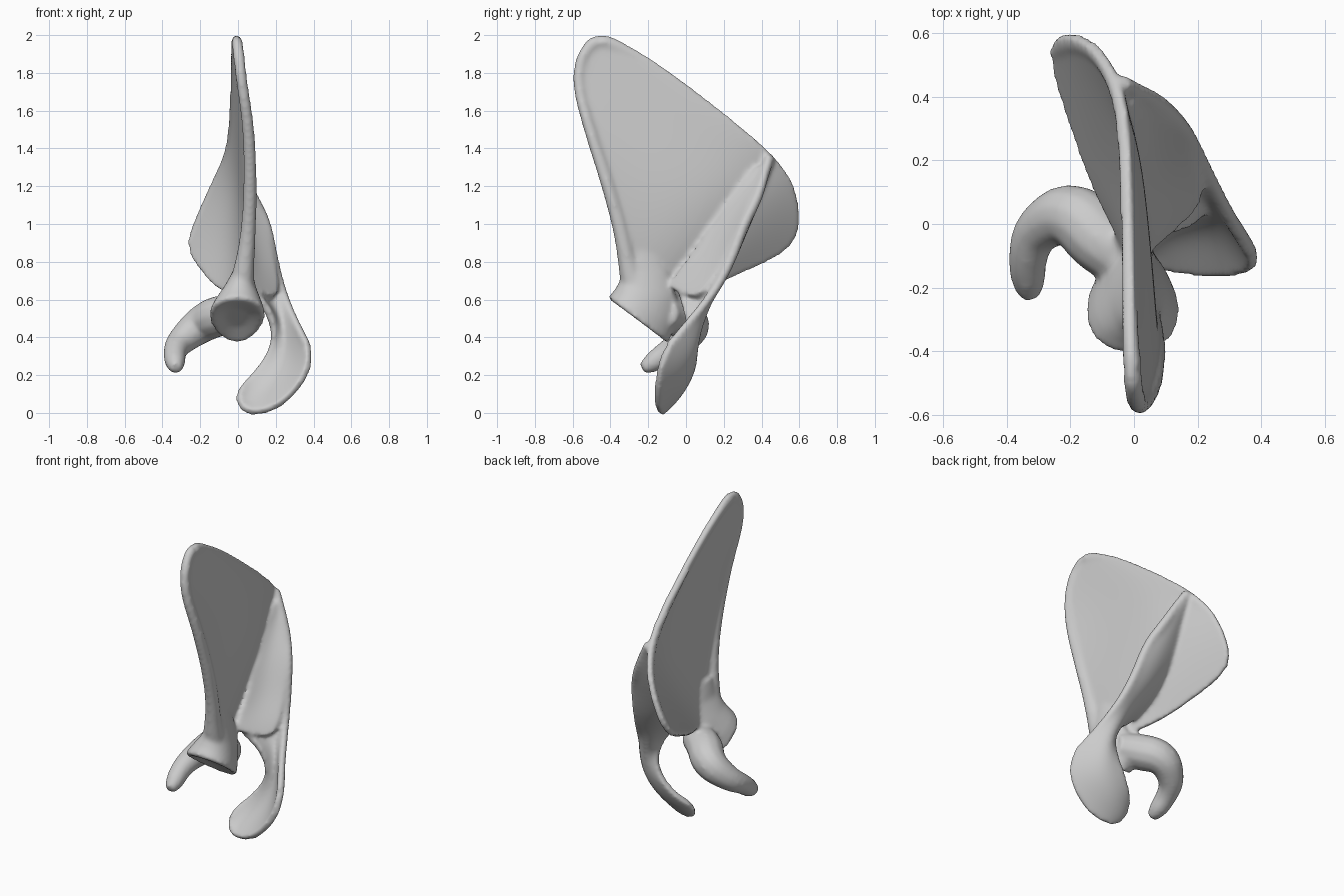
import bpy, bmesh, math
from mathutils import Vector

cube = bpy.data.objects.get("Cube")
if cube:
    bpy.data.objects.remove(cube, do_unlink=True)

bone_mat = bpy.data.materials.new("bone_grey")
bone_mat.use_nodes = True
GREY = (0.6, 0.6, 0.6, 1)
bone_mat.diffuse_color = GREY
bone_mat.node_tree.nodes["Principled BSDF"].inputs["Base Color"].default_value = GREY

body = bmesh.new()


def absorb(ob):
    """Collect the finished part into the common body."""
    bpy.context.collection.objects.link(ob)
    dg = bpy.context.evaluated_depsgraph_get()
    me = bpy.data.meshes.new_from_object(ob.evaluated_get(dg))
    part = bmesh.new()
    part.from_mesh(me)
    bmesh.ops.remove_doubles(part, verts=part.verts, dist=0.0005)
    bmesh.ops.recalc_face_normals(part, faces=part.faces)
    part.to_mesh(me)
    part.free()
    body.from_mesh(me)
    bpy.data.objects.remove(ob, do_unlink=True)
    bpy.data.meshes.remove(me)


def skin(name, rows, closed=False):
    """Faces between rows of points."""
    bm = bmesh.new()
    grid = [[bm.verts.new(p) for p in row] for row in rows]
    n = len(grid[0])
    for a, b in zip(grid, grid[1:]):
        for i in range(n if closed else n - 1):
            j = (i + 1) % n
            bm.faces.new((a[i], a[j], b[j], b[i]))
    if closed:
        bm.faces.new(grid[0])
        bm.faces.new(grid[-1])
    me = bpy.data.meshes.new(name)
    bm.to_mesh(me)
    bm.free()
    return bpy.data.objects.new(name, me)


def plate(name, rows, thickness):
    """Curved sheet of even thickness."""
    ob = skin(name, rows)
    ob.modifiers.new("Round", 'SUBSURF').levels = 3
    thick = ob.modifiers.new("Thickness", 'SOLIDIFY')
    thick.thickness = thickness
    thick.offset = 0
    absorb(ob)


def tube(name, points):
    """Tapered round bar through (x, y, z, radius)."""
    cu = bpy.data.curves.new(name, 'CURVE')
    cu.dimensions = '3D'
    cu.bevel_depth = 1
    cu.bevel_resolution = 4
    cu.use_fill_caps = True
    sp = cu.splines.new('NURBS')
    sp.points.add(len(points) - 1)
    for p, (x, y, z, r) in zip(sp.points, points):
        p.co = (x, y, z, 1)
        p.radius = r
    sp.order_u = 3
    sp.use_endpoint_u = True
    absorb(bpy.data.objects.new(name, cu))


# Broad triangular blade, rows from tip to neck
plate("blade", [
    [(0, -.55, 1.96), (-.01, -.5, 1.99), (-.01, -.46, 2), (-.01, -.42, 2), (-.01, -.36, 1.98)],
    [(.02, -.61, 1.75), (.005, -.45, 1.8), (0, -.3, 1.84), (-.01, -.2, 1.86), (-.02, -.1, 1.82)],
    [(.06, -.54, 1.5), (.025, -.35, 1.52), (.01, -.15, 1.57), (0, .05, 1.62), (-.025, .18, 1.6)],
    [(.07, -.43, 1.2), (.045, -.25, 1.25), (.025, 0, 1.3), (.005, .2, 1.37), (-.035, .42, 1.41)],
    [(.06, -.37, .95), (.05, -.2, 1), (.03, .05, 1.08), (0, .3, 1.16), (-.12, .57, 1.24)],
    [(.04, -.35, .75), (.035, -.15, .8), (-.005, .1, .85), (-.1, .33, .94), (-.215, .61, 1.03)],
    [(.02, -.29, .6), (0, -.1, .61), (-.12, .1, .66), (-.2, .33, .76), (-.275, .57, .87)],
], 0.036)

# Ridge with the hooked plate at its end: base edge, middle, free edge
plate("ridge_and_hook", [
    [(-.05, .45, 1.36), (-.035, .45, 1.36), (-.02, .45, 1.36)],
    [(-.04, .4, 1.24), (.01, .42, 1.24), (.045, .4, 1.22)],
    [(-.04, .34, 1.1), (.04, .37, 1.1), (.1, .365, 1.12)],
    [(-.06, .26, .95), (.07, .31, .95), (.155, .31, 1)],
    [(-.06, .13, .8), (.08, .23, .77), (.2, .24, .8)],
    [(0, -.05, .67), (.13, .13, .63), (.235, .16, .65)],
    [(.13, -.03, .6), (.19, .12, .52), (.262, .09, .57)],
    [(.18, 0, .49), (.23, .1, .44), (.3, .025, .49)],
    [(.18, .04, .37), (.265, .07, .33), (.39, -.11, .36)],
    [(.13, .045, .27), (.25, .01, .19), (.378, -.155, .21)],
    [(.05, .01, .18), (.14, -.02, .1), (.25, -.165, .045)],
    [(0, -.05, .13), (.04, -.06, .06), (.1, -.14, -.015)],
    [(-.002, -.09, .08), (.002, -.1, .05), (.02, -.13, .02)],
], 0.042)

# Sloping web from the blade up to the ridge, and the core behind it
plate("ridge_web", [
    [(-.02, .38, 1.32), (-.01, .41, 1.3), (0, .42, 1.28)],
    [(.005, .24, 1.12), (.035, .3, 1.12), (.085, .35, 1.13)],
    [(.015, .13, .96), (.06, .22, .98), (.145, .29, 1)],
    [(.025, .03, .83), (.08, .13, .81), (.185, .215, .81)],
    [(.03, -.05, .72), (.11, .03, .69), (.215, .125, .67)],
    [(.04, -.09, .66), (.11, -.02, .63), (.2, .06, .6)],
], 0.038)
tube("ridge_foot", [
    (-.035, .43, 1.34, .02), (-.01, .37, 1.18, .03), (0, .28, 1, .045),
    (.02, .18, .84, .055), (.06, .07, .7, .045), (.08, 0, .65, .03)])

# Thickened borders
tube("front_border", [
    (-.005, -.47, 1.965, .031), (0, -.54, 1.93, .032), (.02, -.58, 1.75, .03),
    (.058, -.51, 1.5, .033), (.066, -.41, 1.2, .037), (.055, -.34, .95, .041),
    (.03, -.3, .75, .055), (.01, -.26, .6, .08)])
tube("back_border", [
    (-.005, -.45, 1.967, .031), (-.012, -.36, 1.947, .028), (-.02, -.1, 1.785, .022),
    (-.025, .16, 1.585, .022), (-.04, .4, 1.38, .026), (-.115, .54, 1.22, .022),
    (-.205, .575, 1.03, .018), (-.257, .54, .89, .016)])
tube("ridge_crest", [
    (-.03, .44, 1.36, .02), (.03, .41, 1.24, .028), (.09, .37, 1.12, .03),
    (.15, .305, 1, .03), (.19, .235, .8, .028), (.23, .155, .65, .026),
    (.295, .03, .49, .024), (.365, -.09, .36, .02)])

# Beaked process curling towards the front
tube("beak", [
    (.03, -.13, .53, .09), (-.08, -.08, .525, .112), (-.19, .045, .475, .104),
    (-.305, -.01, .38, .076), (-.337, -.1, .325, .062), (-.332, -.19, .255, .056),
    (-.327, -.232, .235, .03)])

# Socket: flared oval neck with a shallow dish
neck_rings = [  # centre x, y, z, half width, half length, tilt in degrees
    (.03, -.23, .86, .03, .07, 0), (.025, -.215, .75, .05, .125, -5),
    (.01, -.2, .65, .085, .16, -16), (0, -.22, .555, .125, .185, -32),
    (-.005, -.25, .495, .147, .2, -37), (-.005, -.252, .483, .132, .185, -37),
    (-.005, -.24, .503, .06, .08, -37)]
rings = []
for cx, cy, cz, a, b, tilt in neck_rings:
    along = Vector((0, math.cos(math.radians(tilt)), math.sin(math.radians(tilt))))
    ring = []
    for k in range(32):
        t = math.tau * k / 32
        width = a * (1 - .2 * math.sin(t))
        ring.append(Vector((cx + width * math.cos(t), cy, cz)) + along * b * math.sin(t))
    rings.append(ring)
absorb(skin("socket", rings, closed=True))

# Fuse the parts into one smooth bone
mesh = bpy.data.meshes.new("shoulder_bone")
body.to_mesh(mesh)
body.free()
raw = bpy.data.objects.new("fused_parts", mesh)
bpy.context.collection.objects.link(raw)
fuse = raw.modifiers.new("Fuse", 'REMESH')
fuse.mode = 'VOXEL'
fuse.voxel_size = 0.011
soften = raw.modifiers.new("Soften", 'SMOOTH')
soften.factor = 0.5
soften.iterations = 14
final = bpy.data.meshes.new_from_object(raw.evaluated_get(bpy.context.evaluated_depsgraph_get()))
bpy.data.objects.remove(raw, do_unlink=True)

bone = bpy.data.objects.new("shoulder_bone", final)
bpy.context.collection.objects.link(bone)
final.materials.clear()
final.materials.append(bone_mat)
final.polygons.foreach_set("material_index", [0] * len(final.polygons))
final.polygons.foreach_set("use_smooth", [True] * len(final.polygons))
final.update()
